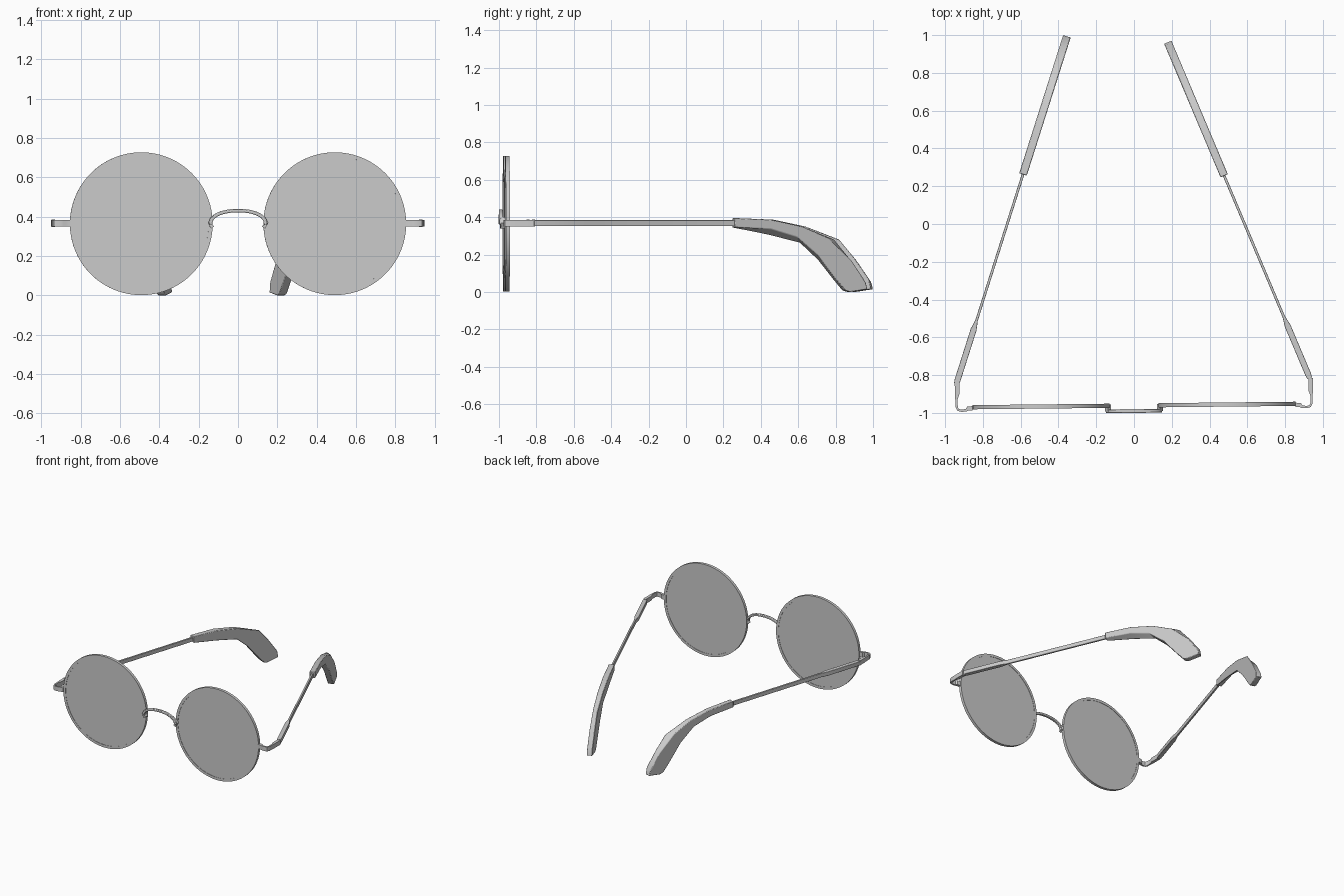
import bpy, bmesh
from math import sin, cos, pi
from mathutils import Matrix, Vector

cube = bpy.data.objects.get("Cube")
if cube:
    bpy.data.objects.remove(cube, do_unlink=True)


def finish(name, bm, matrix, bevel=0.0):
    """Turn a bmesh into a smooth-by-angle object, placed by matrix."""
    bmesh.ops.transform(bm, matrix=matrix, verts=bm.verts)
    bmesh.ops.recalc_face_normals(bm, faces=bm.faces)
    mesh = bpy.data.meshes.new(name)
    bm.to_mesh(mesh)
    bm.free()
    obj = bpy.data.objects.new(name, mesh)
    bpy.context.collection.objects.link(obj)
    if bevel:
        mod = obj.modifiers.new("soft_edges", 'BEVEL')
        mod.width, mod.segments = bevel, 2
    bpy.ops.object.select_all(action='DESELECT')
    obj.select_set(True)
    bpy.context.view_layer.objects.active = obj
    bpy.ops.object.shade_smooth_by_angle(angle=pi / 6)
    return obj


def loft(name, sections, matrix, closed=False, bevel=0.0):
    """Skin four-cornered sections, capping the ends unless closed."""
    bm = bmesh.new()
    rings = [[bm.verts.new(p) for p in s] for s in sections]
    for r, q in zip(rings, rings[1:] + rings[:1] if closed else rings[1:]):
        for i in range(4):
            j = (i + 1) % 4
            bm.faces.new((r[i], r[j], q[j], q[i]))
    if not closed:
        bm.faces.new(rings[0])
        bm.faces.new(rings[-1])
    return finish(name, bm, matrix, bevel)


def ribbon(name, path, low, high, matrix, bevel=0.0):
    """Strip along (a, b, half thickness) points, from depth low to high."""
    pts = [Vector(p[:2]) for p in path]
    sections = []
    for i, p in enumerate(pts):
        t = (pts[min(i + 1, len(pts) - 1)] - pts[max(i - 1, 0)]).normalized()
        n = Vector((-t.y, t.x)) * path[i][2]
        o, q = p + n, p - n
        sections.append([(*o, low), (*q, low), (*q, high), (*o, high)])
    return loft(name, sections, matrix, bevel=bevel)


def cylinder(name, radius, depth, sides, matrix):
    bm = bmesh.new()
    bmesh.ops.create_cone(bm, cap_ends=True, segments=sides, radius1=radius,
                          radius2=radius, depth=depth)
    return finish(name, bm, matrix)


# The front sits very slightly turned
front = Matrix.Translation((-0.01, 0, 0)) @ Matrix.Rotation(0.0106, 4, 'Z')
upright = Matrix(((1, 0, 0, 0), (0, 0, 1, 0), (0, 1, 0, 0), (0, 0, 0, 1)))
MID_Z, RIM, SIDES = 0.365, 0.363, 96

# Bridge arch
arch = [(0.14 * cos(t), 0.36 + 0.072 * sin(t) ** 0.8, 0.009)
        for t in (pi * i / 24 for i in range(25))]
ribbon("bridge", arch, -1.0, -0.98, front @ upright, bevel=0.004)

# Ear tip outlines as (top, bottom) pairs along the arm
tip_outer = [((1.162, .395), (1.162, .347)), ((1.37, .387), (1.37, .337)),
             ((1.55, .35), (1.52, .295)), ((1.70, .287), (1.64, .2)),
             ((1.835, .17), (1.745, .07)), ((1.92, .05), (1.80, .008)),
             ((1.93, .015), (1.83, 0))]
tip_inner = [((1.162, .395), (1.162, .345)), ((1.37, .385), (1.37, .305)),
             ((1.56, .35), (1.555, .262)), ((1.755, .28), (1.66, .17)),
             ((1.84, .18), (1.745, .07)), ((1.92, .07), (1.80, .008)),
             ((1.93, .015), (1.83, 0))]

# Hinge position and fold angle of each arm
arms = [("right", -1, (-0.94, -0.845), 0.308),
        ("left", 1, (0.93, -0.815), 0.40)]

for side, s, hinge, fold in arms:
    mirror = front @ Matrix.Diagonal((s, 1, 1, 1))
    centre = mirror @ Matrix.Translation((0.492, -0.961, MID_Z)) @ upright

    # Round rim and lens
    ring = []
    for i in range(SIDES):
        c, n = cos(2 * pi * i / SIDES), sin(2 * pi * i / SIDES)
        ring.append([(r * c, r * n, d) for r, d in
                     ((RIM, -0.011), (RIM, 0.011),
                      (RIM - 0.02, 0.011), (RIM - 0.02, -0.011))])
    loft(side + "_rim", ring, centre, closed=True)
    cylinder(side + "_lens", RIM - 0.018, 0.017, SIDES, centre)

    # Pad joining bridge to rim
    ribbon(side + "_bridge_pad", [(0.13, 0.345, 0.009), (0.145, 0.37, 0.009),
                                  (0.13, 0.395, 0.009)],
           -0.992, -0.955, mirror @ upright)

    # End piece wrapping round to the hinge
    ribbon(side + "_end_piece",
           [(0.855, -0.966, 0.011), (0.88, -0.968, 0.011),
            (0.89, -0.977, 0.007), (0.915, -0.979, 0.006),
            (0.932, -0.974, 0.006), (0.939, -0.96, 0.006),
            (0.94, -0.92, 0.006), (0.936, -0.89, 0.012),
            (0.936, -0.825, 0.012)],
           0.35, 0.385, mirror)
    cylinder(side + "_hinge_pin", 0.009, 0.038, 16,
             Matrix.Translation((*hinge, 0.368)))

    # Arm frame: along the arm, inward, up
    c, n = cos(fold), sin(fold)
    arm = Matrix(((-s * n, -s * c, 0, hinge[0]), (c, -n, 0, hinge[1]),
                  (0, 0, 1, 0), (0, 0, 0, 1)))
    ribbon(side + "_arm",
           [(0, 0, 0.013), (0.02, 0, 0.016), (0.30, 0, 0.016),
            (0.35, 0, 0.007), (1.2, 0, 0.007)],
           0.352, 0.384, arm, bevel=0.002)

    # Curved ear tip
    sections = [[(ot[0], -0.021, ot[1]), (it[0], 0.021, it[1]),
                 (ib[0], 0.021, ib[1]), (ob[0], -0.021, ob[1])]
                for (ot, ob), (it, ib) in zip(tip_outer, tip_inner)]
    loft(side + "_ear_tip", sections, arm, bevel=0.004)
